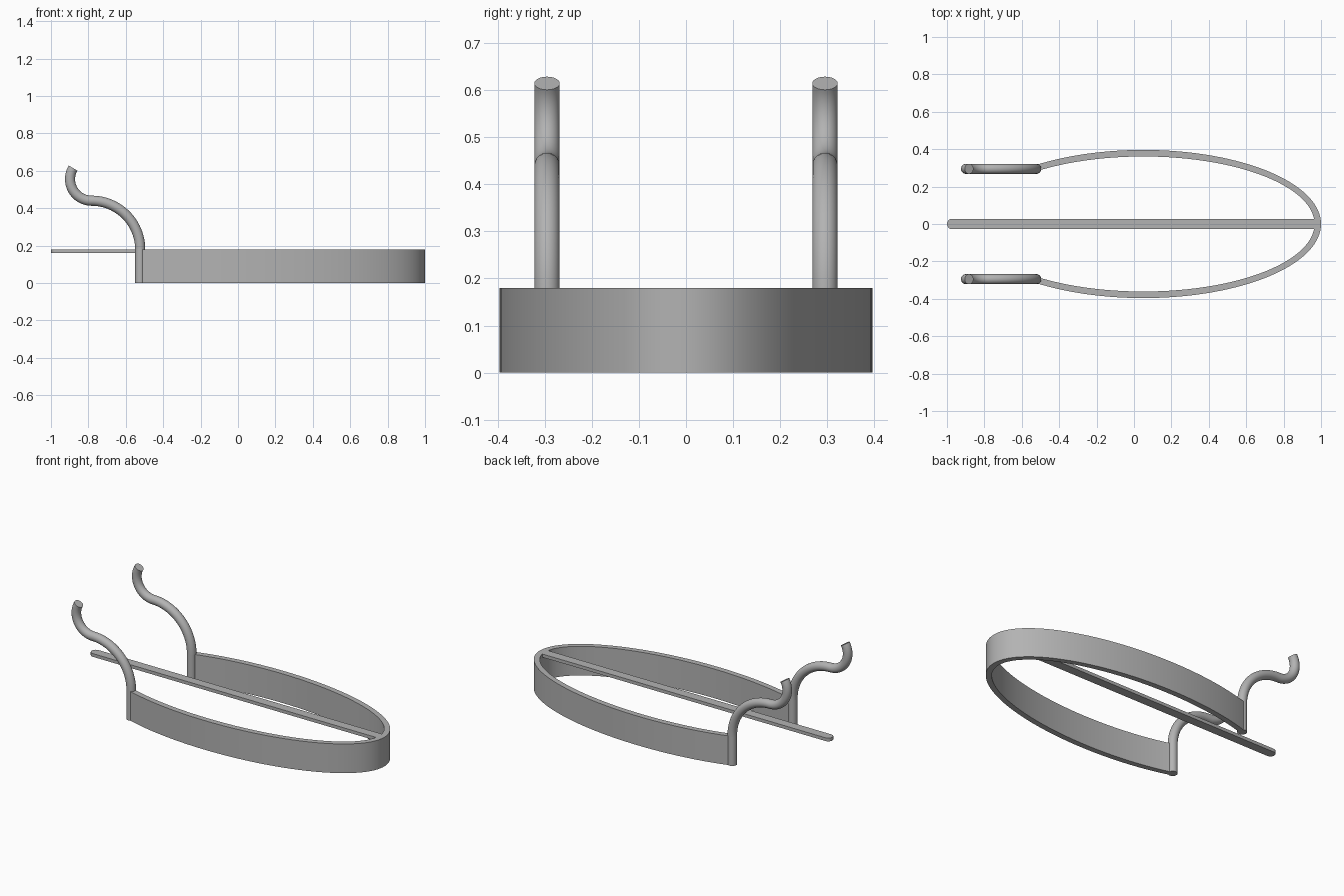
import bpy, bmesh
from math import sin, cos, pi, radians, acos
from mathutils import Vector

if "Cube" in bpy.data.objects:
    bpy.data.objects.remove(bpy.data.objects["Cube"])

metal = bpy.data.materials.new("grey metal")
metal.use_nodes = True
colour = (0.45, 0.45, 0.45, 1)
metal.diffuse_color = colour
metal.node_tree.nodes["Principled BSDF"].inputs["Base Color"].default_value = colour

HEIGHT = 0.18
ROD = 0.027
POST_X, POST_Y = -0.523, 0.295


def finish(name, bm):
    bmesh.ops.recalc_face_normals(bm, faces=bm.faces)
    mesh = bpy.data.meshes.new(name)
    bm.to_mesh(mesh)
    bm.free()
    mesh.materials.append(metal)
    ob = bpy.data.objects.new(name, mesh)
    bpy.context.collection.objects.link(ob)
    bpy.ops.object.select_all(action="DESELECT")
    ob.select_set(True)
    bpy.context.view_layer.objects.active = ob
    bpy.ops.object.shade_smooth_by_angle(angle=radians(35))
    return ob


def prism(name, outline, z0, z1):
    """Extrude a flat outline upwards."""
    bm = bmesh.new()
    face = bm.faces.new([bm.verts.new((x, y, z0)) for x, y in outline])
    top = bmesh.ops.extrude_face_region(bm, geom=[face])["geom"]
    verts = [v for v in top if isinstance(v, bmesh.types.BMVert)]
    bmesh.ops.translate(bm, verts=verts, vec=(0, 0, z1 - z0))
    return finish(name, bm)


def tube(name, path, y, radius, sides=32):
    """Sweep a circle along (point, tangent) pairs lying in an xz plane."""
    bm = bmesh.new()
    rings = []
    for (x, z), (tx, tz) in path:
        centre, normal = Vector((x, y, z)), Vector((-tz, 0, tx))
        rings.append([bm.verts.new(centre + radius * (normal * cos(a) + Vector((0, sin(a), 0))))
                      for a in (2 * pi * i / sides for i in range(sides))])
    for low, high in zip(rings, rings[1:]):
        for i in range(sides):
            j = (i + 1) % sides
            bm.faces.new((low[i], low[j], high[j], high[i]))
    bm.faces.new(rings[0])
    bm.faces.new(rings[-1])
    return finish(name, bm)


# Elliptical band, open where the posts stand
def ellipse(a, b, steps=96):
    end = acos((POST_X - 0.05) / a)
    return [(0.05 + a * cos(t), b * sin(t))
            for t in (end * (2 * i / steps - 1) for i in range(steps + 1))]


prism("band", ellipse(0.95, 0.396) + ellipse(0.915, 0.361)[::-1], 0, HEIGHT)

# Flat centre bar with a rounded free end
half = 0.028
bar = [(0.97, -half), (0.97, half)]
bar += [(-1 + half + half * cos(t), half * sin(t))
        for t in (pi / 2 + pi * i / 16 for i in range(17))]
prism("centre_bar", bar, 0.16, HEIGHT)

# Curved hook path: a quarter bend outwards, then an upturned tip
BEND, TIP = 0.26, 0.115
hook = []
for i in range(25):
    t = pi / 2 * i / 24
    hook.append(((POST_X - BEND + BEND * cos(t), HEIGHT + BEND * sin(t)), (-sin(t), cos(t))))
for i in range(1, 25):
    t = -pi / 2 - radians(121) * i / 24
    hook.append(((POST_X - BEND + TIP * cos(t), HEIGHT + BEND + TIP + TIP * sin(t)),
                 (sin(t), -cos(t))))

for side, sign in (("left", -1), ("right", 1)):
    y = sign * POST_Y
    tube(side + "_post", [((POST_X, z), (0, 1)) for z in (0, HEIGHT)], y, ROD)
    tube(side + "_hook", hook, y, ROD)
